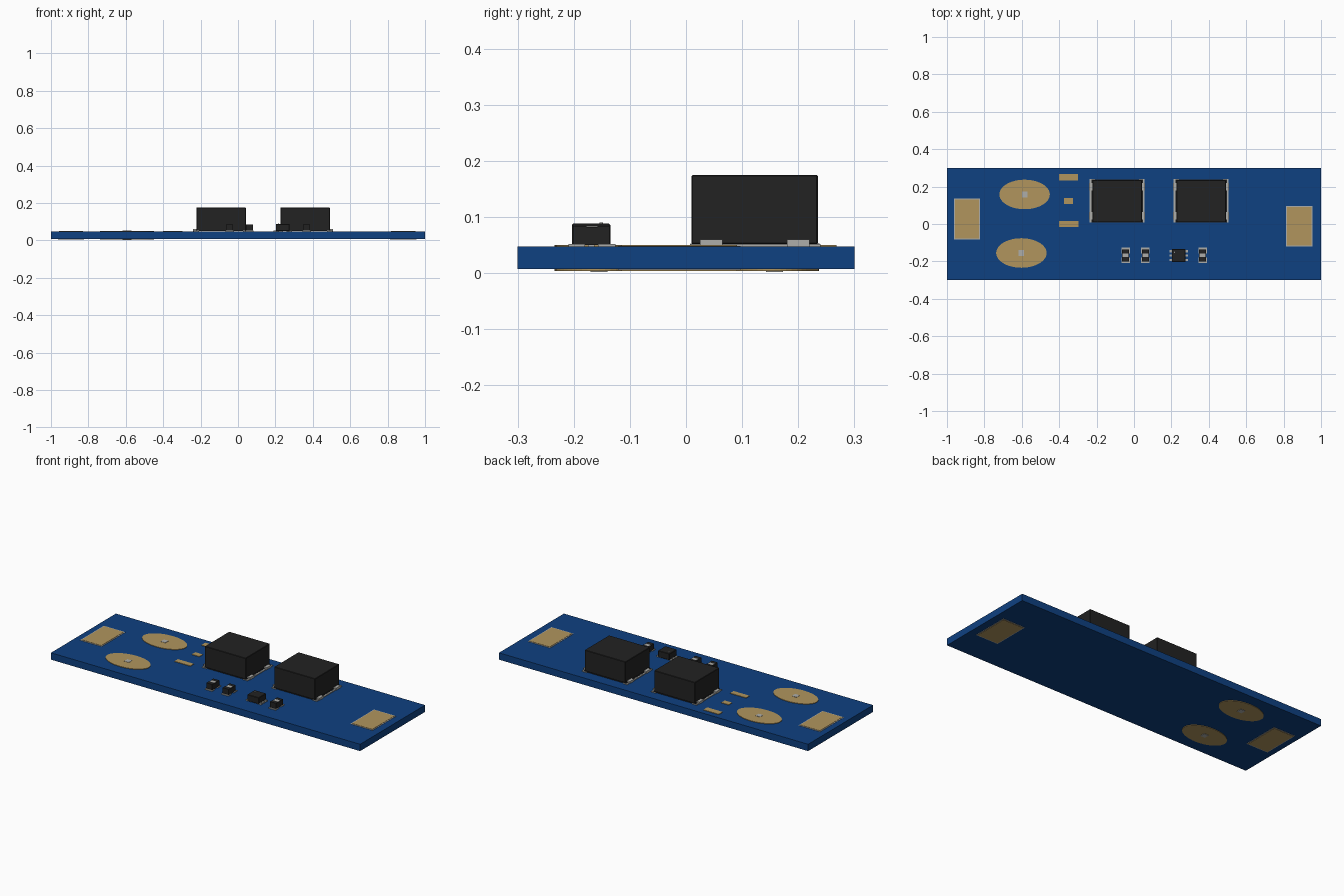
import bpy
import bmesh
import math
from mathutils import Matrix

if "Cube" in bpy.data.objects:
    bpy.data.objects.remove(bpy.data.objects["Cube"])


def material(name, rgb):
    m = bpy.data.materials.new(name)
    m.diffuse_color = (*rgb, 1)
    m.use_nodes = True
    m.node_tree.nodes["Principled BSDF"].inputs["Base Color"].default_value = m.diffuse_color
    return m


BLUE = material("board blue", (0.0045, 0.052, 0.22))
TAN = material("pad gold", (0.44, 0.30, 0.11))
BLACK = material("package black", (0.016, 0.016, 0.016))
SILVER = material("solder silver", (0.42, 0.42, 0.40))


def finish(name, bm, mat):
    me = bpy.data.meshes.new(name)
    bm.to_mesh(me)
    bm.free()
    me.materials.append(mat)
    ob = bpy.data.objects.new(name, me)
    bpy.context.collection.objects.link(ob)
    return ob


def box(name, x, y, z, mat, bevel=0):
    """Box from (min, max) pairs on each axis."""
    bm = bmesh.new()
    size = [b - a for a, b in (x, y, z)]
    mid = [(a + b) / 2 for a, b in (x, y, z)]
    bmesh.ops.create_cube(bm, size=1, matrix=Matrix.Translation(mid) @ Matrix.Diagonal((*size, 1)))
    if bevel:
        bmesh.ops.bevel(bm, geom=bm.edges[:], offset=bevel, segments=1, affect='EDGES')
    return finish(name, bm, mat)


def oval(name, cx, cy, rx, ry, z, mat, sides=48):
    bm = bmesh.new()
    mx = Matrix.Translation((cx, cy, sum(z) / 2)) @ Matrix.Diagonal((rx, ry, z[1] - z[0], 1))
    bmesh.ops.create_cone(bm, cap_ends=True, segments=sides, radius1=1, radius2=1, depth=1, matrix=mx)
    return finish(name, bm, mat)


BOT, TOP = 0.007, 0.047

# Circuit board
box("circuit_board", (-1, 1), (-0.3, 0.3), (BOT, TOP), BLUE)

# Contacts repeated on the upper and lower faces
for side, z_rim, z_pad in (("top", (TOP, 0.0485), (TOP, 0.050)),
                           ("bottom", (0.0055, BOT), (0.004, BOT))):
    for end, x, y in (("left", (-0.963, -0.824), (-0.084, 0.136)),
                      ("right", (0.812, 0.955), (-0.121, 0.097))):
        box(f"{end}_pad_rim_{side}", x, y, z_rim, SILVER)
        box(f"{end}_pad_{side}", (x[0] + 0.006, x[1] - 0.006),
            (y[0] + 0.006, y[1] - 0.006), z_pad, TAN)
    for end, cx, cy in (("rear", -0.585, 0.158), ("front", -0.602, -0.155)):
        oval(f"{end}_oval_pad_{side}", cx, cy, 0.135, 0.079, z_pad, TAN)
        z = (0.049, 0.0515) if side == "top" else (0.002, 0.005)
        box(f"{end}_oval_contact_{side}", (cx - 0.015, cx + 0.015),
            (cy - 0.015, cy + 0.015), z, SILVER)

# Column of small bare pads
for i, (x, y) in enumerate((((-0.40, -0.30), (0.232, 0.268)),
                            ((-0.374, -0.326), (0.108, 0.140)),
                            ((-0.40, -0.297), (-0.016, 0.016)))):
    box(f"small_pad_{i + 1}", x, y, (TOP, 0.050), TAN)

# Two large square packages with solder frames and side tabs
for i, cx in enumerate((-0.090, 0.359)):
    box(f"large_chip_{i + 1}_body", (cx - 0.132, cx + 0.132), (0.010, 0.235),
        (0.052, 0.175), BLACK, 0.002)
    box(f"large_chip_{i + 1}_base", (cx - 0.138, cx + 0.138), (0.008, 0.238),
        (0.050, 0.053), BLACK)
    for s in (-1, 1):
        xs = sorted((cx + s * 0.118, cx + s * 0.147))
        box(f"large_chip_{i + 1}_solder", xs, (0.007, 0.240), (TOP, 0.052), SILVER)
        for cy in (0.045, 0.200):
            xt = sorted((cx + s * 0.125, cx + s * 0.150))
            box(f"large_chip_{i + 1}_tab", xt, (cy - 0.020, cy + 0.020), (TOP, 0.060), SILVER)

# Three tiny two-terminal parts with a silver band across the middle
for i, cx in enumerate((-0.045, 0.061, 0.367)):
    x = (cx - 0.019, cx + 0.019)
    box(f"tiny_part_{i + 1}_core", x, (-0.190, -0.148), (0.050, 0.082), BLACK)
    box(f"tiny_part_{i + 1}_band", (cx - 0.016, cx + 0.016), (-0.177, -0.158),
        (0.080, 0.084), SILVER)
    for y, yp in (((-0.201, -0.177), (-0.209, -0.180)),
                  ((-0.158, -0.136), (-0.157, -0.126))):
        box(f"tiny_part_{i + 1}_end", x, y, (0.050, 0.084), BLACK)
        box(f"tiny_part_{i + 1}_solder", (cx - 0.023, cx + 0.023), yp, (TOP, 0.0515), SILVER)

# Small controller chip with three pins per side
box("controller_body", (0.202, 0.276), (-0.203, -0.135), (0.050, 0.088), BLACK, 0.002)
for cx in (0.204, 0.274):
    for cy in (-0.192, -0.169, -0.146):
        box("controller_pin", (cx - 0.014, cx + 0.014), (cy - 0.006, cy + 0.006),
            (TOP, 0.054), SILVER)
oval("controller_dot", 0.216, -0.151, 0.003, 0.003, (0.087, 0.090), SILVER, 12)
